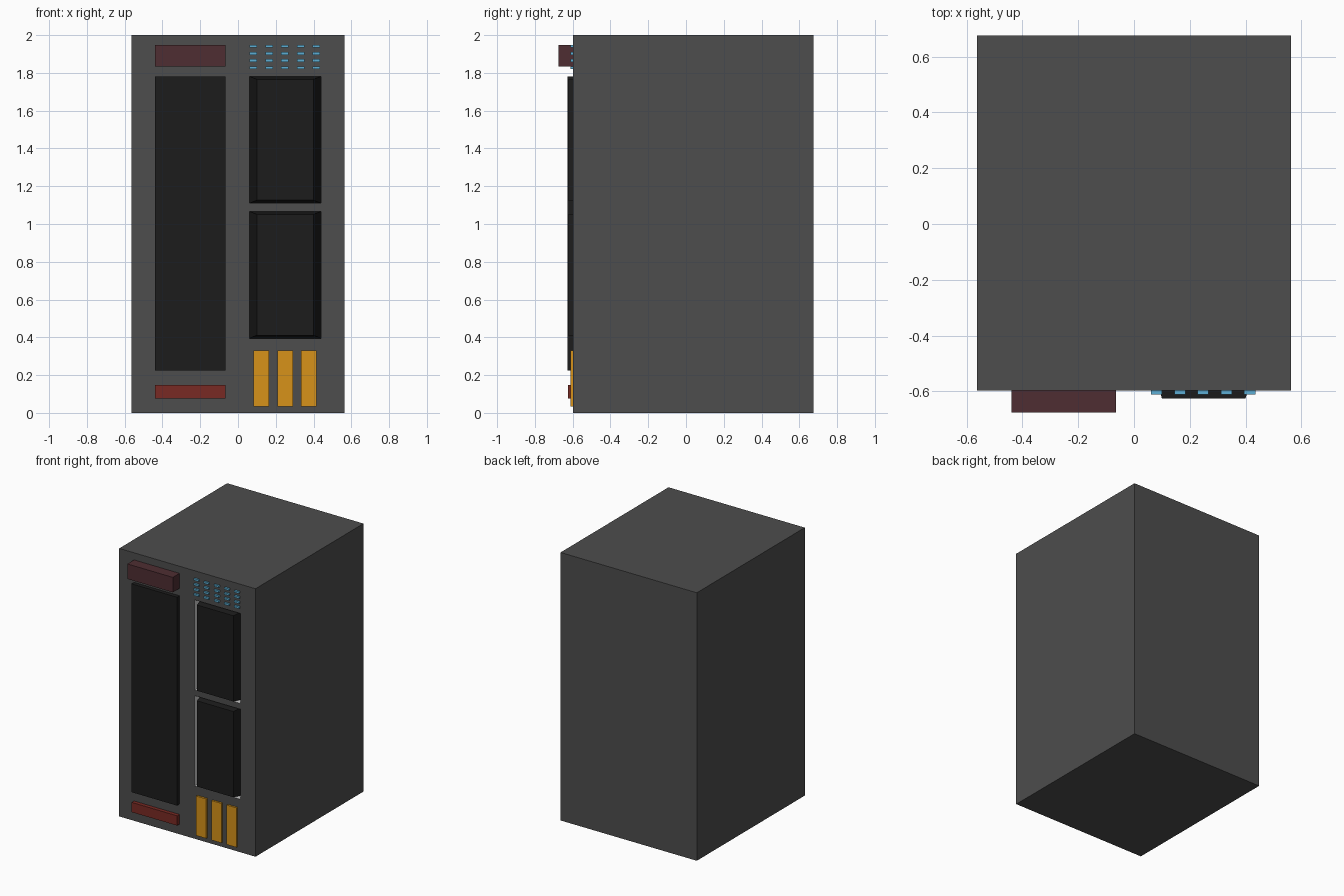
import bpy
import bmesh

if "Cube" in bpy.data.objects:
    bpy.data.objects.remove(bpy.data.objects["Cube"])

FRONT = -0.597
RECESS = 0.12


def material(name, rgb):
    m = bpy.data.materials.new(name)
    m.diffuse_color = (*rgb, 1)
    m.use_nodes = True
    m.node_tree.nodes["Principled BSDF"].inputs["Base Color"].default_value = m.diffuse_color
    return m


grey = material("dark_grey", (0.075, 0.075, 0.075))
lining = material("light_lining", (0.6, 0.6, 0.6))
black = material("black", (0.012, 0.012, 0.012))
brown = material("brown_red", (0.077, 0.027, 0.032))
red = material("red", (0.19, 0.023, 0.017))
amber = material("amber", (0.68, 0.29, 0.01))
blue = material("blue", (0.11, 0.43, 0.66))


def box(name, x, y, z, mat, back_x=0, back_z=0):
    """Box from ranges; back_x / back_z flare the rear face outwards."""
    bm = bmesh.new()
    bmesh.ops.create_cube(bm, size=2)
    for v in bm.verts:
        rear = v.co.y > 0
        sx, sy, sz = v.co
        v.co = ((x[0] + x[1]) / 2 + sx * ((x[1] - x[0]) / 2 + rear * back_x),
                y[1] if rear else y[0],
                (z[0] + z[1]) / 2 + sz * ((z[1] - z[0]) / 2 + rear * back_z))
    me = bpy.data.meshes.new(name)
    bm.to_mesh(me)
    bm.free()
    me.materials.append(mat)
    ob = bpy.data.objects.new(name, me)
    bpy.context.collection.objects.link(ob)
    return ob


# Cabinet body
body = box("cabinet_body", (-0.5625, 0.5625), (FRONT, 0.676), (0, 2), grey)

# Two recessed bays on the right, each filled by a tapered door
bays = [(0.395, 1.067), (1.11, 1.782)]
cutters = []
for i, (z0, z1) in enumerate(bays):
    cut = box(f"bay_cutter_{i}", (0.06, 0.44), (FRONT - 0.1, FRONT + RECESS), (z0, z1), lining)
    mod = body.modifiers.new("bay", 'BOOLEAN')
    mod.operation = 'DIFFERENCE'
    mod.solver = 'EXACT'
    mod.object = cut
    cutters.append(cut)
    box(f"bay_door_{i}", (0.10, 0.40), (-0.626, FRONT + RECESS), (z0 + 0.016, z1 - 0.016),
        black, 0.04, 0.016)

# Apply the cuts and give the bay walls their light lining
bpy.context.view_layer.update()
dg = bpy.context.evaluated_depsgraph_get()
mesh = bpy.data.meshes.new_from_object(body.evaluated_get(dg))
body.modifiers.clear()
body.data = mesh
mesh.materials.clear()
mesh.materials.append(grey)
mesh.materials.append(lining)
for p in mesh.polygons:
    c = p.center
    inside = (0.05 < c.x < 0.45 and FRONT + 0.001 < c.y < FRONT + RECESS + 0.001
              and 0.1 < c.z < 1.9)
    p.material_index = 1 if inside else 0
for cut in cutters:
    bpy.data.objects.remove(cut)

# Left column: long panel, projecting top bar and lower strip
left = (-0.44, -0.065)
box("long_panel", left, (-0.627, FRONT), (0.225, 1.78), black)
box("top_bar", left, (-0.676, FRONT), (1.835, 1.947), brown)
box("lower_strip", left, (-0.625, FRONT), (0.075, 0.148), red)

# Three amber plates
for i in range(3):
    x = 0.083 + i * 0.125
    box(f"amber_plate_{i}", (x, x + 0.082), (-0.611, FRONT), (0.035, 0.33), amber)

# Grid of small indicator lights
for r in range(4):
    for c in range(5):
        x, z = 0.081 + c * 0.0835, 1.828 + r * 0.0375
        box(f"indicator_{r}_{c}", (x - 0.02, x + 0.02), (-0.611, FRONT),
            (z - 0.007, z + 0.007), blue)
